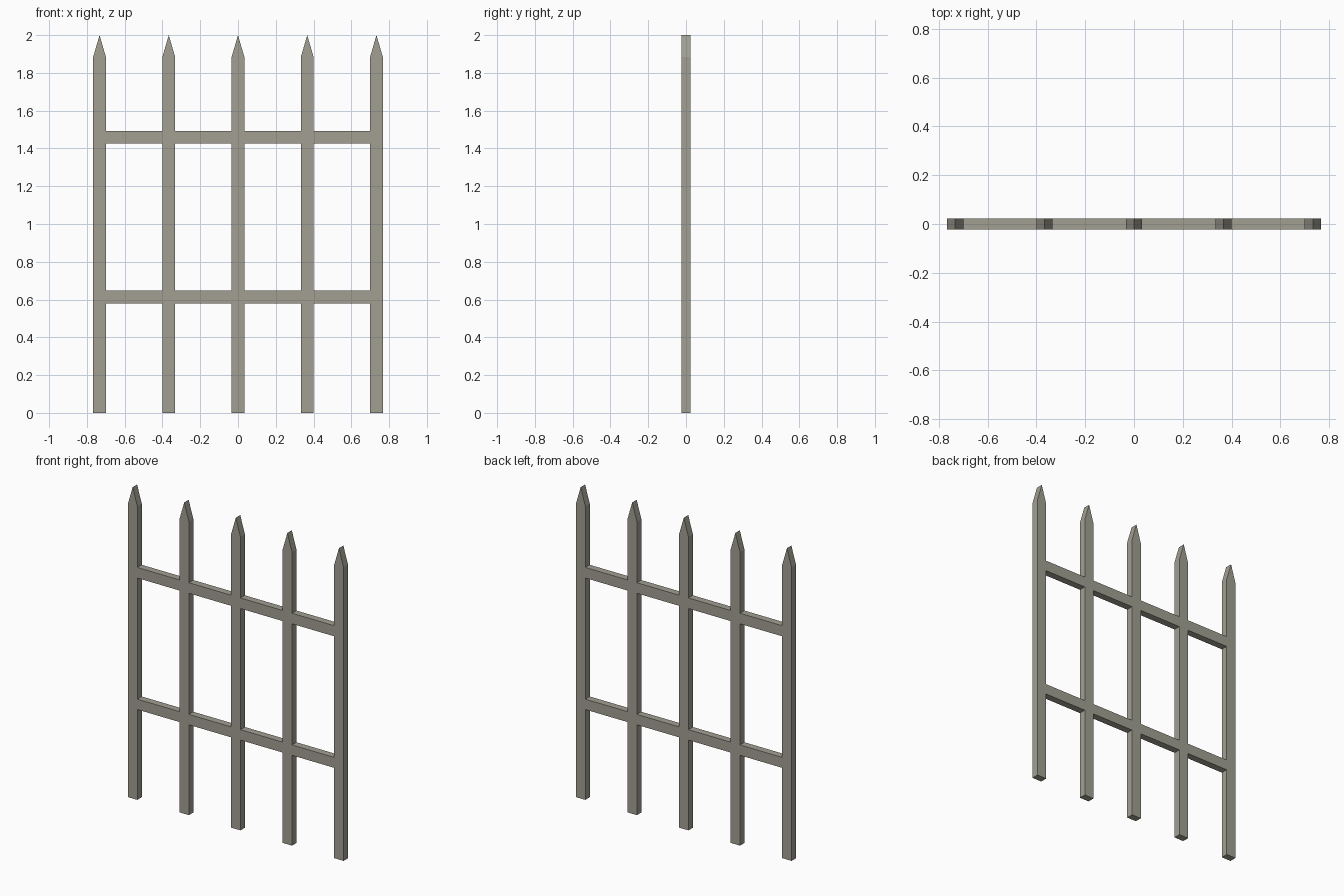
import bpy, bmesh

if "Cube" in bpy.data.objects:
    bpy.data.objects.remove(bpy.data.objects["Cube"])

W, D = 0.067, 0.045          # picket width, fence thickness
SPACING = 0.3665
SHOULDER, TOP = 1.885, 2.0

# Weathered warm grey
wood = bpy.data.materials.new("weathered_grey")
wood.diffuse_color = (0.36, 0.35, 0.29, 1)
wood.use_nodes = True
wood.node_tree.nodes["Principled BSDF"].inputs["Base Color"].default_value = wood.diffuse_color


def extruded(name, outline):
    """Extrude an x-z outline through the fence thickness."""
    bm = bmesh.new()
    face = bm.faces.new([bm.verts.new((x, -D / 2, z)) for x, z in outline])
    new = bmesh.ops.extrude_face_region(bm, geom=[face])["geom"]
    bmesh.ops.translate(bm, vec=(0, D, 0),
                        verts=[g for g in new if isinstance(g, bmesh.types.BMVert)])
    bmesh.ops.recalc_face_normals(bm, faces=bm.faces)
    mesh = bpy.data.meshes.new(name)
    bm.to_mesh(mesh)
    bm.free()
    mesh.materials.append(wood)
    obj = bpy.data.objects.new(name, mesh)
    bpy.context.collection.objects.link(obj)
    return obj


# Pointed pickets
centres = [(i - 2) * SPACING for i in range(5)]
for i, x in enumerate(centres):
    extruded(f"picket_{i + 1}", [(x - W / 2, 0), (x + W / 2, 0), (x + W / 2, SHOULDER),
                                 (x, TOP), (x - W / 2, SHOULDER)])

# Rails, fitted flush between neighbouring pickets
for name, z0, z1 in (("lower_rail", 0.58, 0.647), ("upper_rail", 1.425, 1.493)):
    for i, (a, b) in enumerate(zip(centres, centres[1:])):
        x0, x1 = a + W / 2, b - W / 2
        extruded(f"{name}_{i + 1}", [(x0, z0), (x1, z0), (x1, z1), (x0, z1)])
